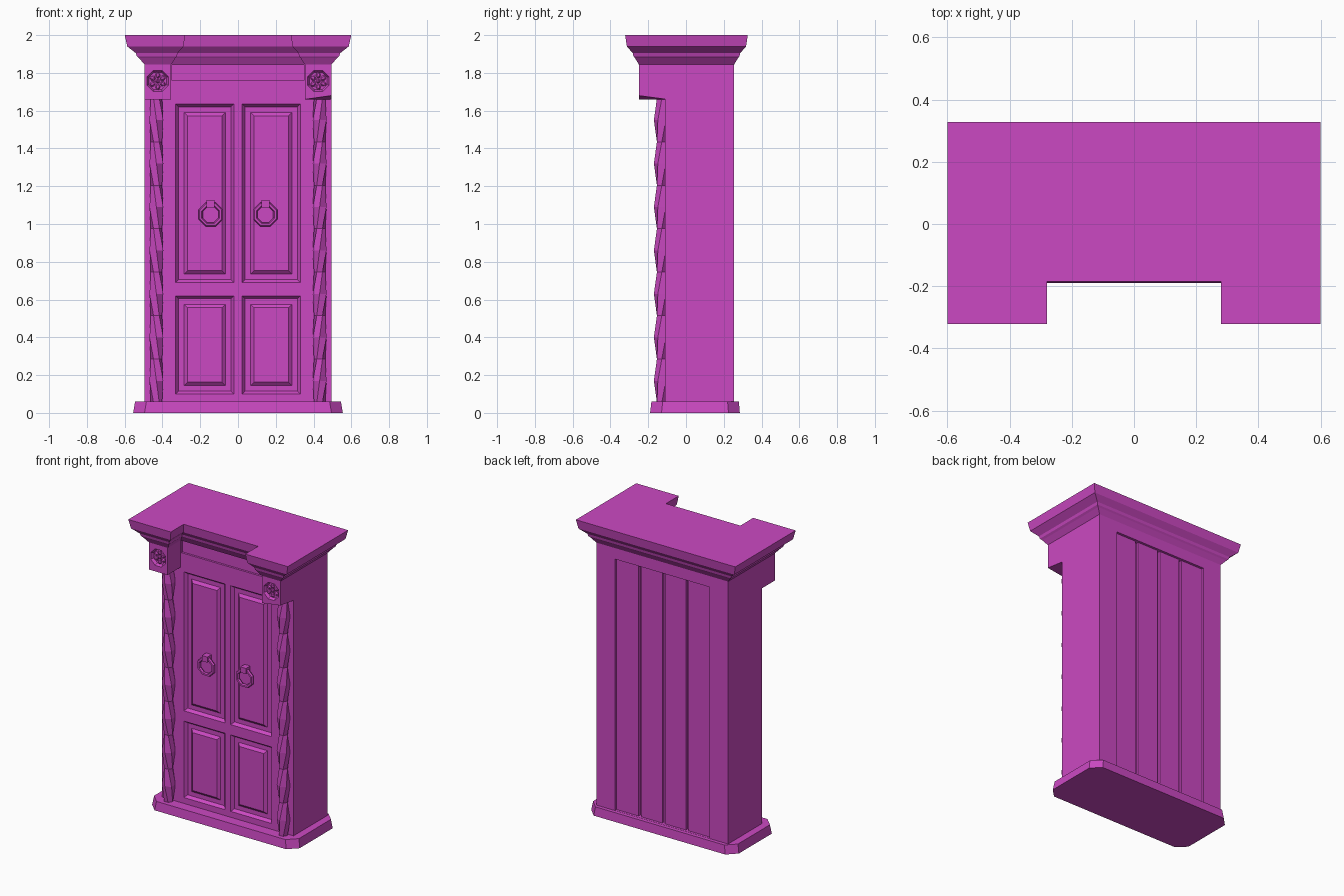
import bpy, bmesh
from math import pi, sin, cos, atan2
from mathutils import Matrix, Vector

if "Cube" in bpy.data.objects:
    bpy.data.objects.remove(bpy.data.objects["Cube"])

paint = bpy.data.materials.new("magenta paint")
paint.use_nodes = True
colour = (0.60, 0.066, 0.54, 1)
paint.diffuse_color = colour
paint.node_tree.nodes["Principled BSDF"].inputs["Base Color"].default_value = colour


def finish(bm, name, recalc=True):
    if recalc:
        bmesh.ops.recalc_face_normals(bm, faces=bm.faces[:])
    me = bpy.data.meshes.new(name)
    bm.to_mesh(me)
    bm.free()
    me.materials.append(paint)
    ob = bpy.data.objects.new(name, me)
    bpy.context.collection.objects.link(ob)
    return ob


def loft(name, rings):
    """Closed solid through a stack of matching point rings."""
    bm = bmesh.new()
    loops = [[bm.verts.new(p) for p in ring] for ring in rings]
    for a, b in zip(loops, loops[1:]):
        for i in range(len(a)):
            j = (i + 1) % len(a)
            bm.faces.new((a[i], a[j], b[j], b[i]))
    bm.faces.new(loops[0])
    bm.faces.new(loops[-1])
    return finish(bm, name)


def box(name, x0, x1, y0, y1, z0, z1):
    return loft(name, [[(x0, y0, z), (x1, y0, z), (x1, y1, z), (x0, y1, z)] for z in (z0, z1)])


def side_name(s, part):
    return ("left_" if s > 0 else "right_") + part


HALF, FRONT, BACK = 0.495, -0.11, 0.255


# Cabinet body: gridded front and back sheets joined by plain sides
def sheet(bm, xs, zs, y):
    grid = [[bm.verts.new((x, y, z)) for x in xs] for z in zs]
    for lo, hi in zip(grid, grid[1:]):
        for i in range(len(xs) - 1):
            bm.faces.new((lo[i], lo[i + 1], hi[i + 1], hi[i]))


def close_side(bm, axis, value):
    a, b = [i for i in range(3) if i != axis]
    vs = [v for v in bm.verts if abs(v.co[axis] - value) < 1e-5]
    mid = sum((v.co for v in vs), Vector()) / len(vs)
    mid[1] = (FRONT + BACK) / 2
    vs.sort(key=lambda v: atan2(v.co[b] - mid[b], v.co[a] - mid[a]))
    bm.faces.new(vs)


bm = bmesh.new()
door = [0.022, 0.33, 0.35, HALF]
plank = [0.01, 0.1675, 0.1875, 0.355, HALF]
sheet(bm, [-x for x in reversed(door)] + door, [0.03, 0.1, 0.62, 0.69, 1.635, 1.76, 1.842, 1.86], FRONT)
sheet(bm, [-x for x in reversed(plank)] + plank, [0.03, 0.061, 1.77, 1.86], BACK)
for axis, values in ((0, (-HALF, HALF)), (2, (0.03, 1.86))):
    for value in values:
        close_side(bm, axis, value)
bmesh.ops.recalc_face_normals(bm, faces=bm.faces[:])


def pick(y, test):
    found = []
    for f in bm.faces:
        c = f.calc_center_median()
        if abs(c.y - y) < 1e-4 and test(abs(c.x), c.z):
            found.append(f)
    return found


panels = pick(FRONT, lambda x, z: 0.1 < x < 0.3 and (0.1 < z < 0.62 or 0.69 < z < 1.635))
frieze = pick(FRONT, lambda x, z: x < 0.35 and 1.76 < z < 1.842)
back = pick(BACK, lambda x, z: x < 0.355 and 0.061 < z < 1.77)
grooves = [f for f in back if min(abs(abs(f.calc_center_median().x) - g) for g in (0, 0.1775)) < 0.005]

# Sunken door frames with raised, bevelled centres
for width, depth in ((0.015, -0.02), (0.03, 0), (0.018, 0.016)):
    bmesh.ops.inset_individual(bm, faces=panels, thickness=width, depth=depth, use_even_offset=True)
# Frieze recess, plank recess and plank grooves
for faces, depth in ((frieze, -0.012), (back, -0.015), (grooves, -0.015)):
    bmesh.ops.inset_region(bm, faces=faces, thickness=0.001, depth=depth, use_even_offset=True)
finish(bm, "cabinet_body", recalc=False)


# Plinth with clipped corners
def clipped(x, y0, y1, c, z):
    return [(-x + c, y0, z), (x - c, y0, z), (x, y0 + c, z), (x, y1 - c, z),
            (x - c, y1, z), (-x + c, y1, z), (-x, y1 - c, z), (-x, y0 + c, z)]


loft("plinth", [clipped(0.555, -0.19, 0.285, 0.06, 0), clipped(0.545, -0.183, 0.28, 0.06, 0.06)])


# Stepped cornice that breaks forward over the corner blocks
def cornice_ring(z, d):
    x, inner = HALF + d * 1.45, 0.352 - d
    y0, y1, y2 = -0.25 - d, FRONT - 0.002 - d, BACK + d
    return [(-x, y0, z), (-inner, y0, z), (-inner, y1, z), (inner, y1, z),
            (inner, y0, z), (x, y0, z), (x, y2, z), (-x, y2, z)]


profile = [(1.845, 0), (1.85, 0.003), (1.878, 0.02), (1.888, 0.028), (1.905, 0.032), (1.94, 0.063), (2.0, 0.072)]
loft("cornice", [cornice_ring(z, d) for z, d in profile])

for s in (-1, 1):
    # Corner block with an eight-sided sunken rosette
    cx, cz = s * 0.425, 1.757
    xa, xb = sorted((s * 0.355, s * HALF))
    block = box(side_name(s, "corner_block"), xa, xb, -0.25, -0.1, 1.66, 1.847)
    if s > 0:
        for v in block.data.vertices:
            if v.co.x > 0.49 and v.co.y < -0.2 and v.co.z < 1.7:
                v.co.z += 0.02

    def octagon(r, y):
        return [(cx + r * cos((i + 0.5) * pi / 4), y, cz + r * sin((i + 0.5) * pi / 4)) for i in range(8)]

    cutter = loft(side_name(s, "rosette_cutter"), [octagon(0.066, -0.26), octagon(0.05, -0.23)])
    cutter.hide_render = True
    cutter.hide_viewport = True
    cut = block.modifiers.new("rosette recess", "BOOLEAN")
    cut.operation = "DIFFERENCE"
    cut.solver = "EXACT"
    cut.object = cutter

    bm = bmesh.new()
    for i in range(7):
        a = i * pi / 3 + pi / 6
        r = 0.031 if i < 6 else 0
        size = Matrix.Diagonal((0.018, 0.012, 0.014, 1)) if i < 6 else Matrix.Diagonal((0.013, 0.016, 0.013, 1))
        place = Matrix.Translation((cx + r * cos(a), -0.232, cz + r * sin(a)))
        bmesh.ops.create_icosphere(bm, subdivisions=1, radius=1,
                                   matrix=place @ Matrix.Rotation(-a, 4, "Y") @ size)
    finish(bm, side_name(s, "rosette"))

    # Twisted faceted column with alternating waists and swells
    steps = 14
    rings = []
    for k in range(steps + 1):
        r = 0.042 if k % 2 else 0.03
        turn = s * k * pi / 6
        rings.append([(s * 0.432 + r * cos(turn + i * pi / 3), -0.128 + r * sin(turn + i * pi / 3),
                       0.055 + k * 1.61 / steps) for i in range(6)])
    loft(side_name(s, "column"), rings)

    # Ring pull and its mount
    hx, hz, rad, tube = s * 0.145, 1.05, 0.057, 0.012
    bm = bmesh.new()
    loops = []
    for i in range(8):
        a = (i + 0.5) * pi / 4
        loops.append([bm.verts.new((hx + (rad + tube * cos(b)) * cos(a), -0.133 + tube * sin(b),
                                    hz + (rad + tube * cos(b)) * sin(a)))
                      for b in (j * pi / 3 for j in range(6))])
    for i in range(8):
        p, q = loops[i], loops[(i + 1) % 8]
        for j in range(6):
            n = (j + 1) % 6
            bm.faces.new((p[j], p[n], q[n], q[j]))
    finish(bm, side_name(s, "ring_pull"))
    box(side_name(s, "ring_mount"), hx - 0.021, hx + 0.021, -0.152, -0.1, 1.088, 1.126)
